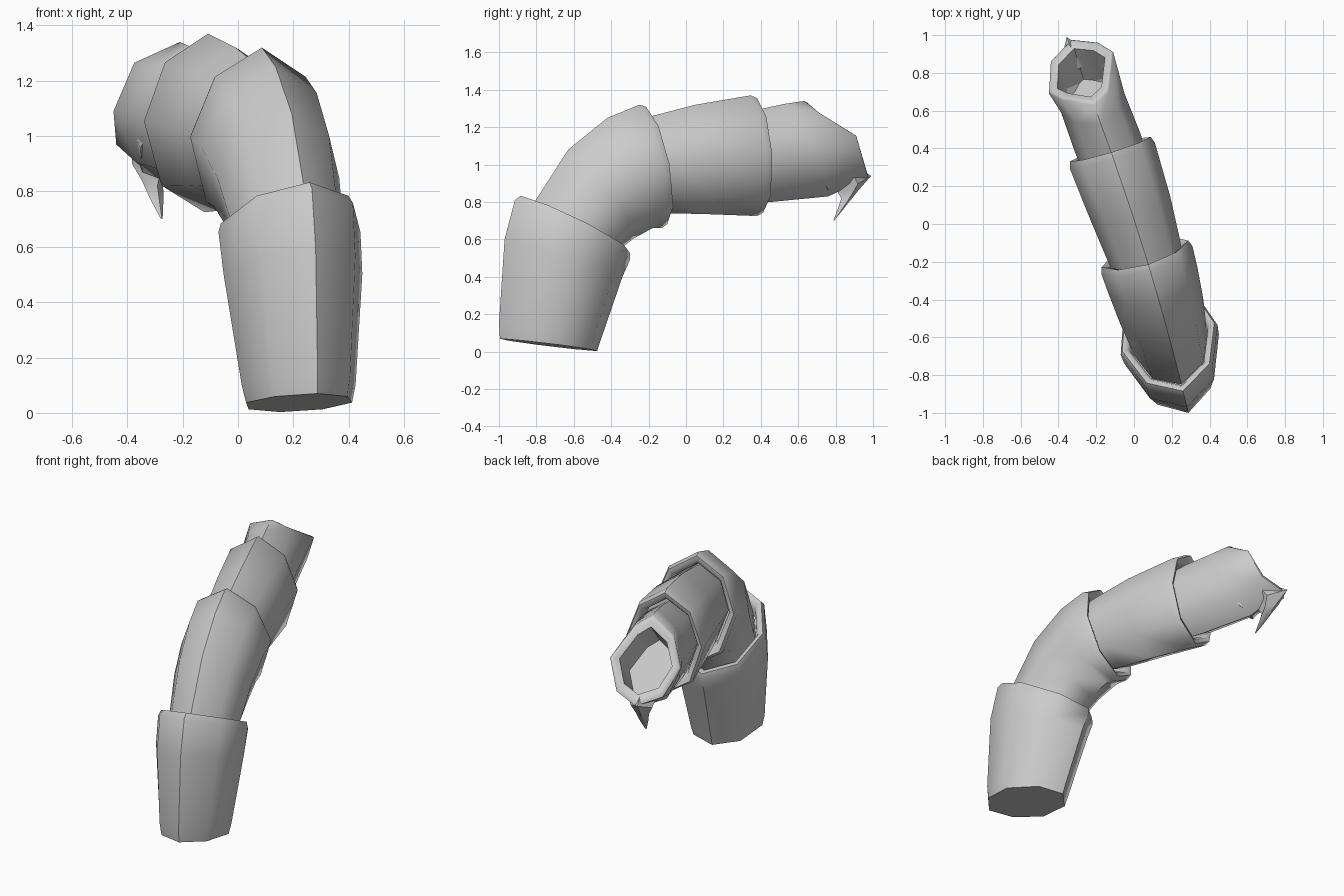
import bpy, bmesh
from mathutils import Vector

if "Cube" in bpy.data.objects:
    bpy.data.objects.remove(bpy.data.objects["Cube"])

# The limb bends in one upright, slightly bowed plane, turned about z
SIDE = Vector((0.957, 0.293, 0))
OCT = [(0, 1), (.68, .68), (1, .02), (.7, -.7), (0, -1), (-.7, -.7), (-1, .02), (-.68, .68)]


def plane_pt(y, z):
    return Vector((-0.03 - 0.306 * y + 0.04 * (1 - (y + .2) ** 2 / .9), y, z))


def ring(outer, inner, half_width):
    """Octagon through an outer-bend and an inner-bend point of the bend plane."""
    o, i = plane_pt(*outer), plane_pt(*inner)
    mid, up = (o + i) / 2, (o - i) / 2
    return [mid + up * v + SIDE * u * half_width for u, v in OCT]


def inset(points, scale, shift):
    """Shrink a ring about its centre and push it along its axis."""
    c = sum(points, Vector()) / len(points)
    fwd = (points[0] - points[4]).cross(SIDE).normalized()
    if fwd.y < 0:
        fwd = -fwd
    return [c + (p - c) * scale + fwd * shift for p in points]


def loft(name, rings, angle=1.0):
    bm = bmesh.new()
    loops = [[bm.verts.new(p) for p in r] for r in rings]
    n = len(rings[0])
    for a, b in zip(loops, loops[1:]):
        for k in range(n):
            bm.faces.new((a[k], a[(k + 1) % n], b[(k + 1) % n], b[k]))
    bm.faces.new(loops[0][::-1])
    bm.faces.new(loops[-1])
    bmesh.ops.recalc_face_normals(bm, faces=bm.faces)
    me = bpy.data.meshes.new(name)
    bm.to_mesh(me)
    bm.free()
    ob = bpy.data.objects.new(name, me)
    bpy.context.collection.objects.link(ob)
    bpy.ops.object.select_all(action='DESELECT')
    ob.select_set(True)
    bpy.context.view_layer.objects.active = ob
    bpy.ops.object.shade_smooth_by_angle(angle=angle)
    return ob


def segment(name, sections, rim=None, lip=0.035, depth=0.06, wall=.8):
    """Tapered tube ending in a rolled lip and a recessed socket."""
    rings = [ring(*s) for s in sections]
    if rim:
        rings.append(rim)
    end = rings[-1]
    for scale, shift in ((.95, lip), (.86, lip * .8), (wall, 0), (wall - .03, -depth)):
        rings.append(inset(end, scale, shift))
    return loft(name, rings)


# Four nested shell segments: (outer point, inner point, half width)
segment("base_segment", [
    ((-.995, .07), (-.475, .003), .2),
    ((-1.0, .15), (-.46, .05), .215),
    ((-.97, .6), (-.34, .4), .262),
    ((-.915, .81), (-.30, .49), .268)])

segment("bent_segment", [
    ((-.87, .66), (-.42, .42), .205),
    ((-.81, .80), (-.35, .55), .21),
    ((-.63, 1.08), (-.28, .605), .23),
    ((-.42, 1.25), (-.18, .66), .245),
    ((-.25, 1.32), (-.13, .66), .252)])

segment("middle_segment", [
    ((-.27, 1.23), (-.16, .75), .19),
    ((-.18, 1.26), (-.08, .74), .2),
    ((.05, 1.32), (.12, .735), .22),
    ((.345, 1.37), (.38, .725), .235)])

# The open end is slanted and slightly skewed
end_rim = [Vector(p) for p in (
    (-.21, .63, 1.34), (-.135, .70, 1.28), (-.11, .91, 1.15), (-.19, .96, .98),
    (-.33, .975, .93), (-.44, .86, .97), (-.45, .69, 1.09), (-.375, .655, 1.265))]
segment("end_segment", [
    ((.30, 1.27), (.34, .80), .175),
    ((.41, 1.3), (.45, .80), .18),
    ((.53, 1.325), (.76, .83), .175)], end_rim, lip=.008, depth=.22, wall=.74)


# Hooked claw under the open end, lofted from thin diamond sections
def diamond(back, front, w):
    b, f = plane_pt(*back), plane_pt(*front)
    m = (b + f) / 2
    return [b, m + SIDE * w, f, m - SIDE * w]


loft("claw", [
    diamond((.82, .90), (.93, .975), .08),
    diamond((.81, .855), (.99, .94), .065),
    diamond((.83, .82), (.92, .86), .04),
    diamond((.81, .76), (.86, .785), .025),
    diamond((.788, .70), (.796, .705), .004)])
